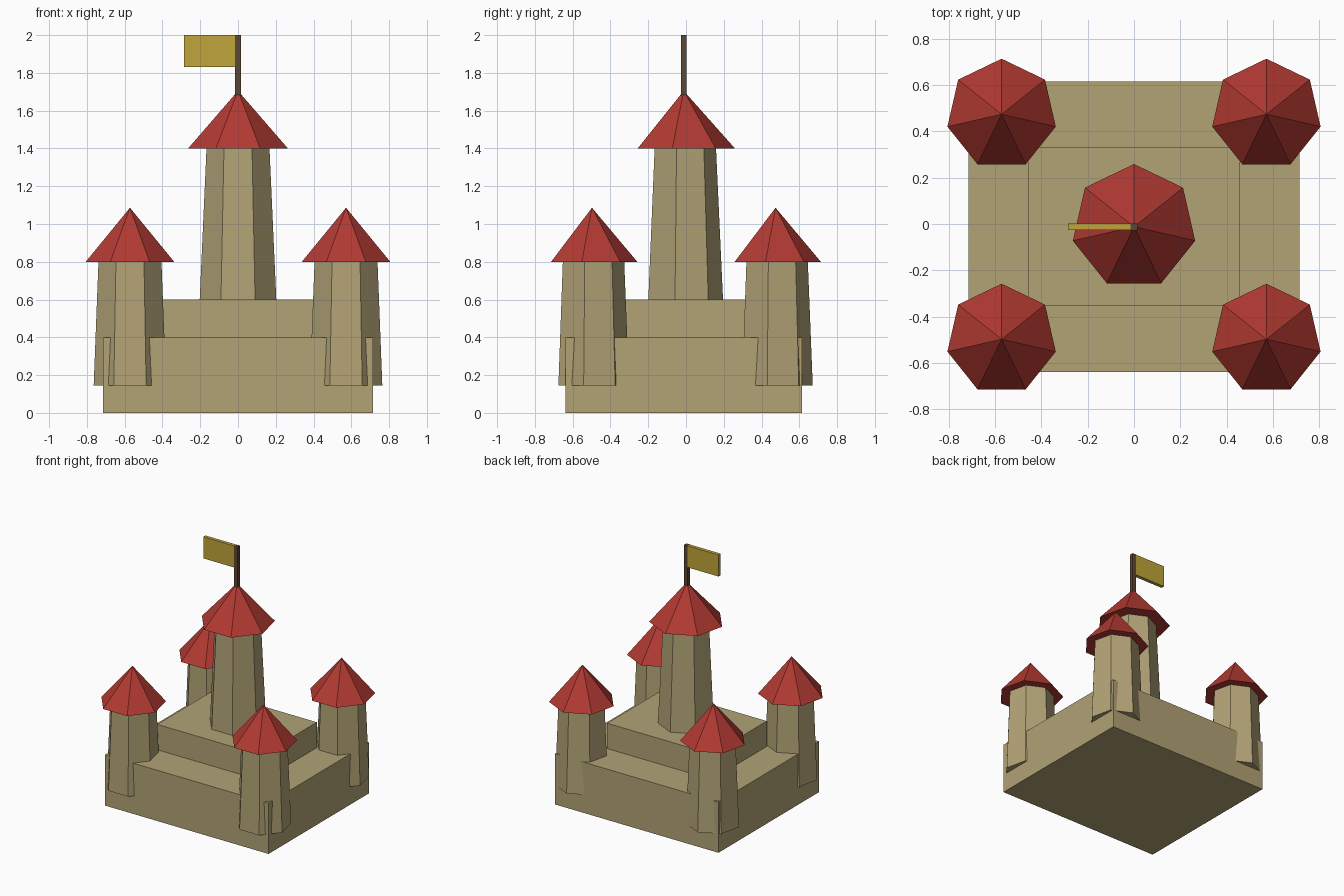
import bpy

cube = bpy.data.objects.get("Cube")
if cube:
    bpy.data.objects.remove(cube, do_unlink=True)


def material(name, color):
    mat = bpy.data.materials.new(name)
    mat.use_nodes = True
    mat.diffuse_color = (*color, 1)
    mat.node_tree.nodes["Principled BSDF"].inputs["Base Color"].default_value = (*color, 1)
    return mat


STONE = material("sandstone", (0.445, 0.366, 0.181))
RED = material("red_tile", (0.445, 0.042, 0.032))
GOLD = material("gold_cloth", (0.527, 0.376, 0.041))
WOOD = material("dark_wood", (0.107, 0.065, 0.034))

SIDES = 7
MID_Y = -0.012


def finish(name, mat):
    obj = bpy.context.object
    obj.name = name
    obj.data.materials.append(mat)
    return obj


def box(name, mat, x, half_y, z):
    """Box from x and z ranges, centred on the castle's middle line."""
    bpy.ops.mesh.primitive_cube_add(
        size=1, location=(sum(x) / 2, MID_Y, sum(z) / 2))
    obj = finish(name, mat)
    obj.scale = (x[1] - x[0], 2 * half_y, z[1] - z[0])
    bpy.ops.object.transform_apply(location=False, rotation=False, scale=True)


def cone(name, mat, x, y, z, r_bottom, r_top):
    bpy.ops.mesh.primitive_cone_add(
        vertices=SIDES, radius1=r_bottom, radius2=r_top,
        depth=z[1] - z[0], location=(x, y, sum(z) / 2))
    finish(name, mat)


# Stepped stone base
box("castle_base", STONE, (-0.714, 0.714), 0.627, (0, 0.4))
box("upper_terrace", STONE, (-0.457, 0.457), 0.342, (0.4, 0.6))

# Four corner towers with pointed roofs
for depth_name, sy in (("front", -1), ("back", 1)):
    for side_name, sx in (("right", -1), ("left", 1)):
        x, y = sx * 0.572, MID_Y + sy * 0.486
        label = f"{depth_name}_{side_name}"
        cone(f"{label}_tower", STONE, x, y, (0.145, 0.8), 0.197, 0.171)
        cone(f"{label}_roof", RED, x, y, (0.8, 1.086), 0.24, 0)

# Central keep
cone("keep_tower", STONE, 0, MID_Y, (0.6, 1.4), 0.208, 0.171)
cone("keep_roof", RED, 0, MID_Y, (1.4, 1.705), 0.271, 0)

# Flagpole and flag
box("flagpole", WOOD, (-0.015, 0.015), 0.015, (1.6, 2))
box("flag", GOLD, (-0.285, -0.015), 0.014, (1.83, 2))
